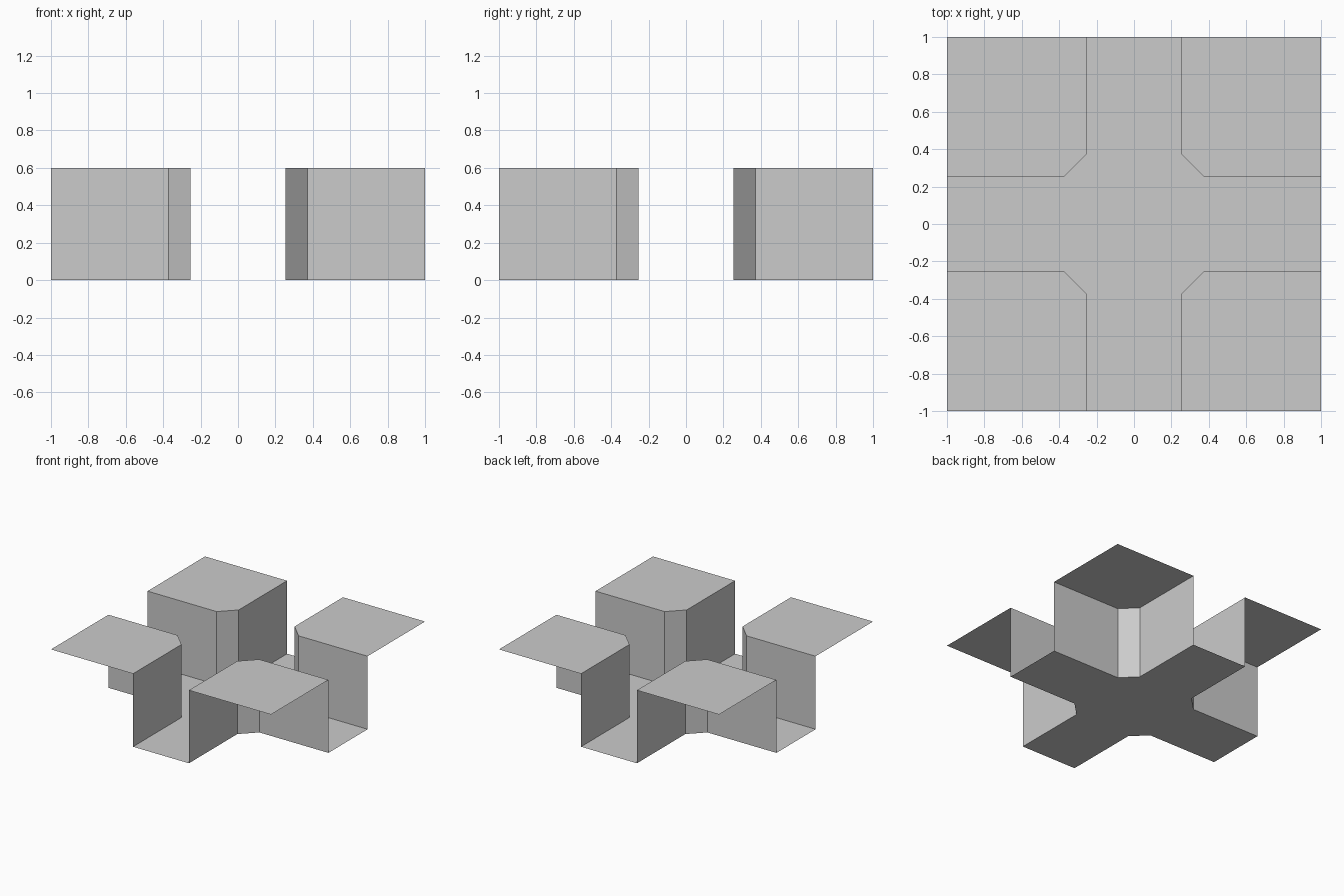
import bpy
from math import cos, sin, pi

if "Cube" in bpy.data.objects:
    bpy.data.objects.remove(bpy.data.objects["Cube"])

A, C, H = 0.254, 0.372, 0.6   # street half width, chamfer start, block height


def make(name, verts, faces):
    mesh = bpy.data.meshes.new(name)
    mesh.from_pydata(verts, [], faces)
    mesh.update()
    ob = bpy.data.objects.new(name, mesh)
    bpy.context.collection.objects.link(ob)
    return ob


def turn(p, k):
    c, s = round(cos(k * pi / 2)), round(sin(k * pi / 2))
    return (p[0] * c - p[1] * s, p[0] * s + p[1] * c)


# Edge of one corner block along the street, counter-clockwise round the centre
edge = [(1, A), (C, A), (A, C), (A, 1)]
corners = [[turn(p, k) for p in edge] for k in range(4)]

# Cross-shaped street floor
outline = [(x, y, 0) for pts in corners for x, y in pts]
make("street_floor", outline, [tuple(range(len(outline)))])

# Four raised corners: open-backed walls facing the street, with a flat top
for k, pts in enumerate(corners):
    low = [(x, y, 0) for x, y in pts]
    high = [(x, y, H) for x, y in pts]
    far = (*turn((1, 1), k), H)
    walls = [(i + 1, i, i + 4, i + 5)[::-1] for i in range(3)]
    top = (8, 7, 6, 5, 4)
    make(f"corner_block_{k + 1}", low + high + [far], walls + [top])
